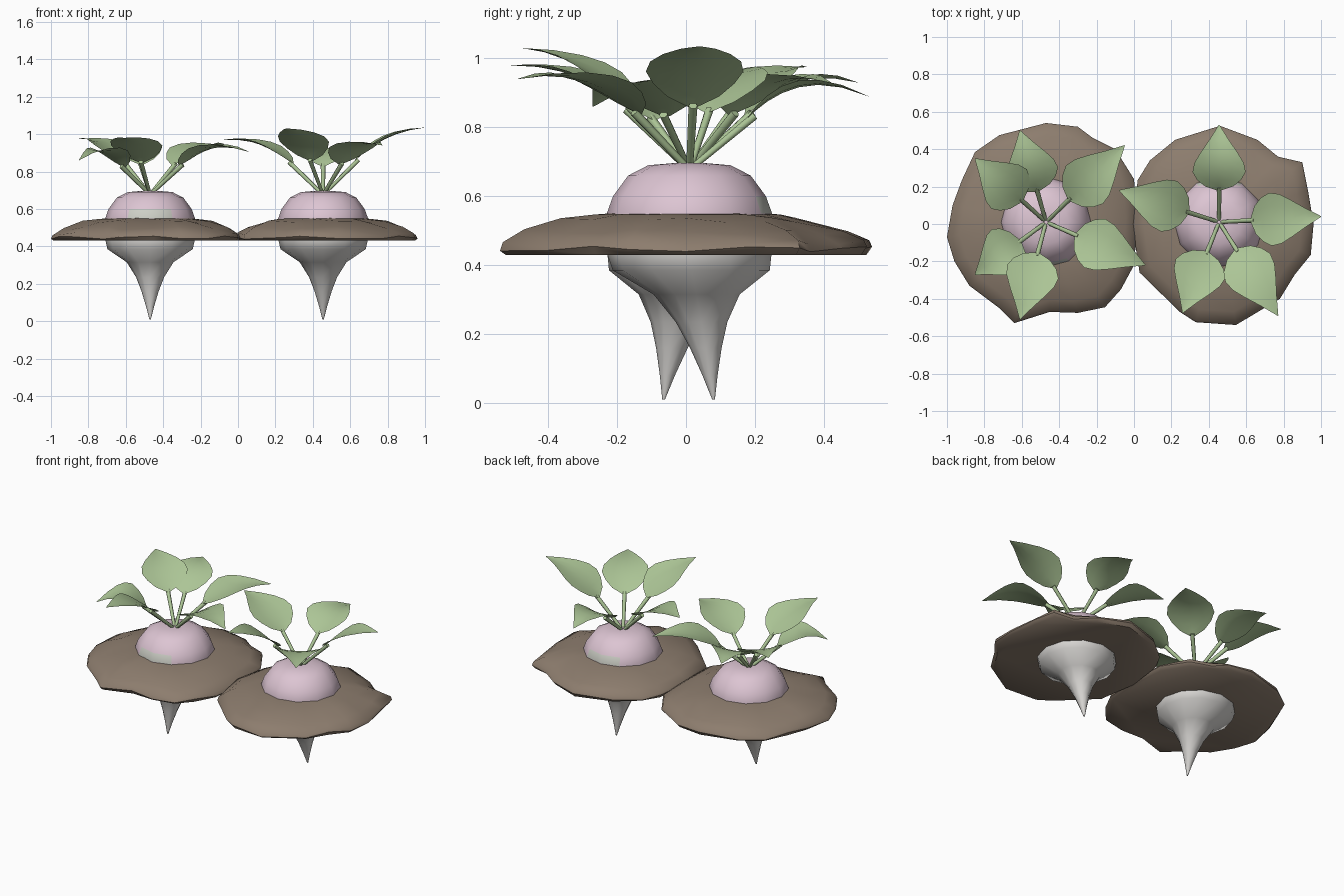
import bpy, bmesh, math
from mathutils import Vector

if "Cube" in bpy.data.objects:
    bpy.data.objects.remove(bpy.data.objects["Cube"])


def material(name, rgb):
    m = bpy.data.materials.new(name)
    lin = [c / 12.92 if c <= 0.04045 else ((c + 0.055) / 1.055) ** 2.4
           for c in (v / 255 for v in rgb)]
    m.diffuse_color = (*lin, 1)
    m.use_nodes = True
    m.node_tree.nodes["Principled BSDF"].inputs["Base Color"].default_value = m.diffuse_color
    return m


SOIL = material("soil_brown", (141, 125, 110))
PINK = material("bulb_pink", (221, 197, 211))
ROOT = material("root_grey", (214, 212, 209))
PALE = material("pale_patch", (205, 207, 198))
LEAF = material("leaf_green", (172, 197, 150))


def finish(bm, name, mats, angle=40):
    me = bpy.data.meshes.new(name)
    bm.to_mesh(me)
    bm.free()
    ob = bpy.data.objects.new(name, me)
    bpy.context.collection.objects.link(ob)
    for m in mats:
        me.materials.append(m)
    bpy.ops.object.select_all(action='DESELECT')
    bpy.context.view_layer.objects.active = ob
    ob.select_set(True)
    bpy.ops.object.shade_smooth_by_angle(angle=math.radians(angle))
    return ob


def bridge(bm, rings):
    n = len(rings[0])
    for a, b in zip(rings, rings[1:]):
        for i in range(n):
            j = (i + 1) % n
            bm.faces.new((a[i], a[j], b[j], b[i]))


# Bulb and tapering root, leaning towards one side at the tip
PROFILE = [(0.004, 0.01), (0.022, 0.08), (0.046, 0.16), (0.075, 0.235),
           (0.125, 0.315), (0.228, 0.385), (0.238, 0.43), (0.24, 0.55),
           (0.222, 0.60), (0.178, 0.66), (0.12, 0.69), (0.05, 0.696)]


def bulb(name, cx, cy, side, tip_y):
    bm = bmesh.new()
    rings = []
    for r, z in PROFILE:
        lean = (tip_y - cy) * max(0, (0.4 - z) / 0.39) ** 0.8
        rings.append([bm.verts.new((cx + r * math.cos(math.tau * i / 12),
                                    cy + lean + r * math.sin(math.tau * i / 12), z))
                      for i in range(12)])
    bridge(bm, rings)
    bm.faces.new(rings[0][::-1])
    bm.faces.new(rings[-1])
    for f in bm.faces:
        c = f.calc_center_median()
        f.material_index = 0 if c.z < 0.47 else 1
        # pale patch low on one side of the bulb
        if 0.55 < c.z < 0.60 and abs(c.x - cx) < 0.1 and (c.y - cy) * side > 0:
            f.material_index = 2
    bmesh.ops.recalc_face_normals(bm, faces=bm.faces)
    finish(bm, name, [ROOT, PINK, PALE], 60)


# Low irregular mound of soil with a flat underside
def soil(name, cx, cy, outline):
    bm = bmesh.new()
    rings = []
    for k, (s, z) in enumerate([(0.97, 0.43), (1.0, 0.447), (0.985, 0.465),
                                (0.87, 0.497), (0.68, 0.53), (0.5, 0.547), (0.38, 0.552)]):
        ring = []
        for i, (x, y) in enumerate(outline):
            wave = 0.008 * math.sin(i * 1.9 + k) if 0 < k < 5 else 0
            ring.append(bm.verts.new((cx + (x - cx) * s, cy + (y - cy) * s, z + wave)))
        rings.append(ring)
    bridge(bm, rings)
    bm.faces.new(rings[0][::-1])
    bm.faces.new(rings[-1])
    bmesh.ops.recalc_face_normals(bm, faces=bm.faces)
    finish(bm, name, [SOIL], 50)


# Leaf: straight round stem plus an arched, cupped blade
BLADE = [(0.0, 0.012), (0.06, 0.075), (0.16, 0.118), (0.28, 0.142), (0.42, 0.132),
         (0.58, 0.098), (0.78, 0.05), (1.0, 0.002)]


def leaf(name, cx, cy, tx, ty, tz):
    d = Vector((tx - cx, ty - cy, 0))
    length = d.length
    d.normalize()
    side = Vector((-d.y, d.x, 0))
    origin = Vector((cx, cy, 0))
    base_z = 0.84 + 0.2 * (tz - 0.95)
    r0 = 0.17
    bulge = 0.04 + max(0, 0.98 - tz) * 0.25
    bm = bmesh.new()
    rows = []
    for t, w in BLADE:
        z = base_z + (tz - base_z) * t + bulge * 4 * t * (1 - t) * (1.15 - 0.3 * t)
        mid = origin + d * (r0 + (length - r0) * t) + Vector((0, 0, z))
        rows.append([bm.verts.new(mid + side * w * s + Vector((0, 0, 0.15 * w * s * s)))
                     for s in (-1, -0.5, 0, 0.5, 1)])
    for a, b in zip(rows, rows[1:]):
        for i in range(4):
            bm.faces.new((a[i], b[i], b[i + 1], a[i + 1]))
    for f in bm.faces:
        f.normal_update()
        if f.normal.z < 0:
            f.normal_flip()
    # stem
    start = origin + d * 0.01 + Vector((0, 0, 0.685))
    end = origin + d * (r0 + 0.02) + Vector((0, 0, base_z + 0.006))
    axis = (end - start).normalized()
    up = side.cross(axis)
    ends = [[bm.verts.new(p + (side * math.cos(a) + up * math.sin(a)) * r)
             for a in (math.tau * i / 6 for i in range(6))]
            for p, r in ((start, 0.010), (end, 0.013))]
    bridge(bm, ends)
    stem = [f for f in bm.faces if f.verts[0] in ends[0] + ends[1]]
    stem += [bm.faces.new(ends[0][::-1]), bm.faces.new(ends[1])]
    bmesh.ops.recalc_face_normals(bm, faces=stem)
    finish(bm, name, [LEAF], 60)


LEFT_SOIL = [(-.47, .54), (-.30, .52), (-.22, .46), (-.1, .4), (0, .24), (.02, .02),
             (0, -.22), (-.07, -.35), (-.155, -.445), (-.3, -.475), (-.45, -.47),
             (-.64, -.53), (-.72, -.45), (-.88, -.33), (-.96, -.2), (-1, -.07),
             (-.97, .1), (-.92, .235), (-.85, .385), (-.72, .475)]
RIGHT_SOIL = [(.46, .525), (.66, .45), (.77, .36), (.9, .33), (.93, .18), (.96, 0),
              (.945, -.165), (.86, -.27), (.78, -.4), (.545, -.54), (.33, -.525),
              (.245, -.47), (.03, -.26), (-.01, 0), (.02, .235), (.085, .34), (.22, .45)]
LEFT_LEAVES = [(-.61, .5, .93), (-.05, .42, .93), (.06, -.22, .905),
               (-.61, -.51, .98), (-.85, -.27, .86), (-.85, .35, .975)]
RIGHT_LEAVES = [(.455, .53, .89), (1, .04, 1.035), (.77, -.49, .94),
                (.26, -.475, 1.03), (-.08, .18, .97)]

# Two plants facing opposite ways
for label, cx, side, tip_y, outline, leaves in (
        ("left", -0.47, -1, -0.065, LEFT_SOIL, LEFT_LEAVES),
        ("right", 0.455, 1, 0.08, RIGHT_SOIL, RIGHT_LEAVES)):
    cy = 0.01
    soil(label + "_soil", cx, cy, outline)
    bulb(label + "_bulb", cx, cy, side, tip_y)
    for i, (tx, ty, tz) in enumerate(leaves):
        leaf(f"{label}_leaf_{i + 1}", cx, cy, tx, ty, tz)
